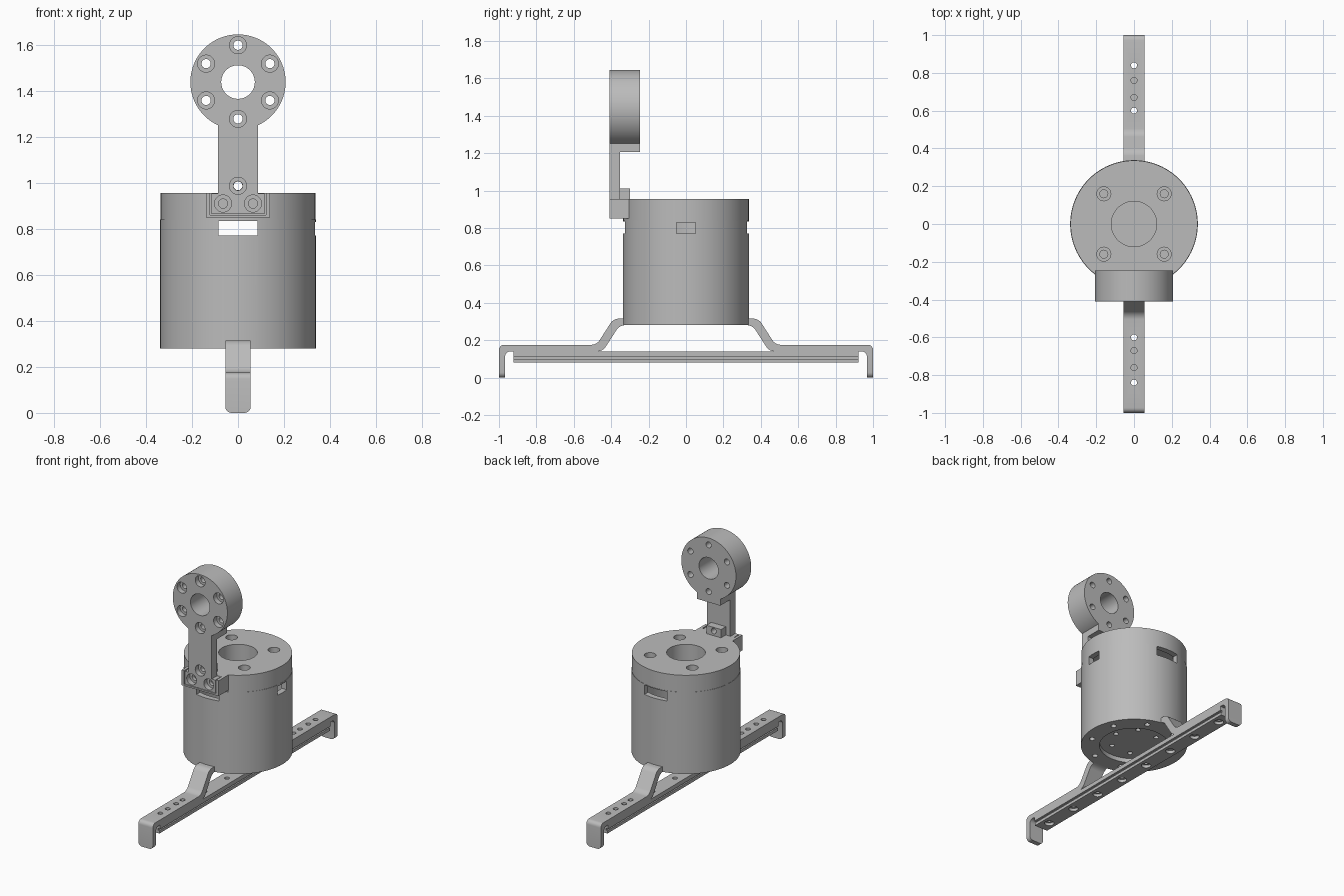
import bpy, bmesh, math
from mathutils import Matrix, Vector

old = bpy.data.objects.get("Cube")
if old:
    bpy.data.objects.remove(old)

grey = bpy.data.materials.new("plain grey")
grey.use_nodes = True
GREY = (0.5, 0.5, 0.5, 1)
grey.diffuse_color = GREY
grey.node_tree.nodes["Principled BSDF"].inputs["Base Color"].default_value = GREY


def make(name, bm):
    bmesh.ops.recalc_face_normals(bm, faces=bm.faces)
    mesh = bpy.data.meshes.new(name)
    bm.to_mesh(mesh)
    bm.free()
    mesh.materials.append(grey)
    obj = bpy.data.objects.new(name, mesh)
    bpy.context.collection.objects.link(obj)
    return obj


def box(name, x, y, z):
    bm = bmesh.new()
    bmesh.ops.create_cube(bm, size=1)
    for v in bm.verts:
        v.co = Vector([lo + (c + 0.5) * (hi - lo) for c, (lo, hi) in zip(v.co, (x, y, z))])
    return make(name, bm)


def cylinder(name, centre, radius, lo, hi, axis, sides=32):
    """Cylinder along y or z; centre gives the other two coordinates."""
    bm = bmesh.new()
    bmesh.ops.create_cone(bm, cap_ends=True, segments=sides, radius1=radius,
                          radius2=radius, depth=hi - lo)
    mid = (lo + hi) / 2
    if axis == "y":
        bm.transform(Matrix.Rotation(math.pi / 2, 4, "X"))
        place = (centre[0], mid, centre[1])
    else:
        place = (centre[0], centre[1], mid)
    bm.transform(Matrix.Translation(place))
    return make(name, bm)


def lathe(name, profile, steps=96):
    bm = bmesh.new()
    verts = [bm.verts.new((r, 0, z)) for r, z in profile]
    edges = [bm.edges.new((a, b)) for a, b in zip(verts, verts[1:])]
    if profile[0][0] > 0:
        edges.append(bm.edges.new((verts[-1], verts[0])))
    bmesh.ops.spin(bm, geom=verts + edges, cent=(0, 0, 0), axis=(0, 0, 1),
                   angle=2 * math.pi, steps=steps)
    bmesh.ops.remove_doubles(bm, verts=bm.verts, dist=0.0001)
    return make(name, bm)


def apply(obj, mod):
    bpy.ops.object.select_all(action="DESELECT")
    bpy.context.view_layer.objects.active = obj
    obj.select_set(True)
    bpy.ops.object.modifier_apply(modifier=mod.name)


def combine(obj, others, operation="DIFFERENCE"):
    for other in others:
        mod = obj.modifiers.new("combine", "BOOLEAN")
        mod.operation, mod.solver, mod.object = operation, "EXACT", other
        apply(obj, mod)
        bpy.data.objects.remove(other)


def drill(obj, centre, radius, lo, hi, axis):
    combine(obj, [cylinder("drill", centre, radius, lo, hi, axis)])


def around(count, radius, start=0):
    for i in range(count):
        a = start + 2 * math.pi * i / count
        yield radius * math.cos(a), radius * math.sin(a)


# Hollow drum with recessed base and three windows
drum = lathe("drum_shell", [(0, .31), (.22, .31), (.22, .28), (.338, .28), (.338, .84),
                            (.30, .84), (.30, .34), (0, .34)])
combine(drum, [box("window", (-.085, .085), (-.5, .5), (.77, .835)),
               box("window", (.2, .5), (-.05, .05), (.77, .83))])
for p in around(8, .28, math.pi / 8):
    drill(drum, p, .018, .2, .31, "z")
for p in around(6, .15):
    drill(drum, p, .016, .2, .4, "z")

# Lid with central opening and counterbored screw holes
lid = lathe("drum_lid", [(.12, .84), (.336, .84), (.336, .955), (.12, .955)])
for p in around(4, .226, math.pi / 4):
    drill(lid, p, .037, .915, 1, "z")
    drill(lid, p, .021, .8, 1, "z")

# Bracket on the front of the lid, with pocket and upright tab
bracket = box("lid_bracket", (-.14, .14), (-.41, -.30), (.85, .955))
combine(bracket, [box("pocket", (-.121, .121), (-.5, -.352), (.861, 1.1))])
tab = box("bracket_tab", (-.055, .055), (-.352, -.30), (.94, 1.012))
drill(tab, (0, .987), .019, -.5, -.2, "y")

# Upright arm with ring head
RING = 1.438
arm = cylinder("ring_arm", (0, RING), .207, -.41, -.245, "y", 96)
combine(arm, [box("ring_root", (-.088, .088), (-.41, -.245), (1.205, RING)),
              box("neck", (-.088, .088), (-.41, -.352), (.87, 1.3)),
              box("foot", (-.115, .115), (-.41, -.352), (.865, .953))], "UNION")
combine(arm, [cylinder("bore", (0, RING), .073, -.6, -.1, "y", 64)])
screws = [(x, RING + z) for x, z in around(6, .16, math.pi / 2)]
for p in screws + [(0, .987), (-.065, .91), (.065, .91)]:
    drill(arm, p, .037, -.5, -.375, "y")
    drill(arm, p, .02, -.5, -.1, "y")

# Bent straps joining the drum to the rail, with turned-down ends
bm = bmesh.new()
profile = [(.32, .28), (.32, .315), (.388, .315), (.478, .175), (1, .175), (1, 0),
           (.967, 0), (.967, .14), (.445, .14), (.355, .28)]
face = bm.faces.new([bm.verts.new((-.055, y, z)) for y, z in profile])
new = bmesh.ops.extrude_face_region(bm, geom=[face])["geom"]
bmesh.ops.translate(bm, vec=(.11, 0, 0), verts=[g for g in new if isinstance(g, bmesh.types.BMVert)])


def along(edge, axis):
    d = edge.verts[0].co - edge.verts[1].co
    return abs(d[axis]) > 0.99 * d.length


bends = [e for e in bm.edges if along(e, 0) and e.verts[0].co.y > .33 and e.verts[0].co.z > .1]
toes = [e for e in bm.edges if along(e, 1) and max(v.co.z for v in e.verts) < .01]
bmesh.ops.bevel(bm, geom=bends + toes, offset=.027, segments=5, profile=.5, affect="EDGES")
strap = make("end_straps", bm)
mirror = strap.modifiers.new("mirror", "MIRROR")
mirror.use_axis = (False, True, False)
apply(strap, mirror)

# Grooved rail along the bottom
half = [(.055, .14), (.055, .112), (.04, .112), (.04, .10), (.05, .10), (.05, .08)]
outline = half + [(-x, z) for x, z in reversed(half)]
bm = bmesh.new()
face = bm.faces.new([bm.verts.new((x, -.922, z)) for x, z in outline])
new = bmesh.ops.extrude_face_region(bm, geom=[face])["geom"]
bmesh.ops.translate(bm, vec=(0, 1.844, 0), verts=[g for g in new if isinstance(g, bmesh.types.BMVert)])
rail = make("base_rail", bm)

# Holes through the rail and straps
for side in (-1, 1):
    for y in (.12, .36, .60, .84):
        drill(rail, (0, side * y), .03, 0, .10, "z")
        drill(rail, (0, side * y), .016, 0, .3, "z")
    for y in (.60, .67, .76, .84):
        drill(strap, (0, side * y), .016, .1, .3, "z")

# Smooth round walls, sharp edges
bpy.ops.object.select_all(action="DESELECT")
for obj in (drum, lid, bracket, tab, arm, strap, rail):
    obj.select_set(True)
    bpy.context.view_layer.objects.active = obj
bpy.ops.object.shade_smooth_by_angle(angle=math.radians(30))
